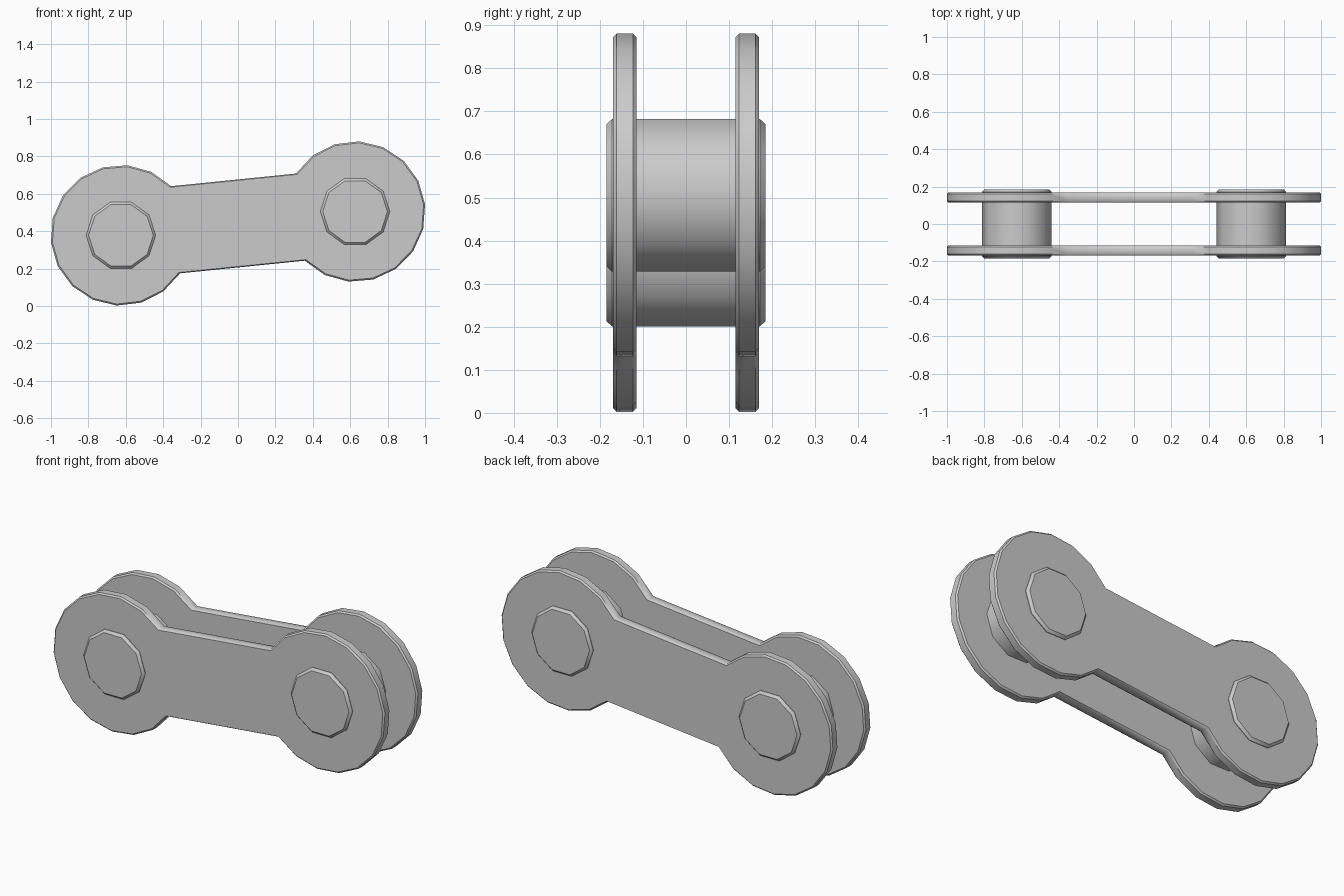
import bpy, bmesh
from math import sin, cos, radians, atan2, hypot, tau

cube = bpy.data.objects.get("Cube")
if cube:
    bpy.data.objects.remove(cube, do_unlink=True)

steel = bpy.data.materials.new("grey_steel")
steel.use_nodes = True
steel.diffuse_color = (0.6, 0.6, 0.6, 1)
steel.node_tree.nodes["Principled BSDF"].inputs["Base Color"].default_value = (0.6, 0.6, 0.6, 1)

MID_Z = 0.4415
HALF_X, HALF_Z = 0.626, 0.0635      # offset of each pin from the middle
TILT = atan2(HALF_Z, HALF_X)
REACH = hypot(HALF_X, HALF_Z)
DISC_R = 0.376
PIN_R = 0.186


def loft(name, rings):
    """Skin a stack of equal outlines (lists of x, y, z) and cap both ends."""
    bm = bmesh.new()
    loops = [[bm.verts.new(p) for p in ring] for ring in rings]
    n = len(loops[0])
    for a, b in zip(loops, loops[1:]):
        for i in range(n):
            j = (i + 1) % n
            bm.faces.new((a[i], a[j], b[j], b[i]))
    bm.faces.new(loops[0])
    bm.faces.new(loops[-1])
    bmesh.ops.recalc_face_normals(bm, faces=bm.faces)
    mesh = bpy.data.meshes.new(name)
    bm.to_mesh(mesh)
    bm.free()
    obj = bpy.data.objects.new(name, mesh)
    bpy.context.collection.objects.link(obj)
    mesh.materials.append(steel)
    bpy.ops.object.select_all(action="DESELECT")
    obj.select_set(True)
    bpy.context.view_layer.objects.active = obj
    bpy.ops.object.shade_smooth_by_angle(angle=radians(42))
    return obj


def plate_outline(y, inset, segments=14):
    """Two large arcs joined by a straight waist, tilted along the link."""
    r = DISC_R - inset
    start = radians(38.5)
    points = []
    for side in (1, -1):
        for i in range(segments + 1):
            a = -(tau / 2 - start) + (tau - 2 * start) * i / segments
            u, v = side * (REACH + r * cos(a)), side * r * sin(a)
            points.append((u * cos(TILT) - v * sin(TILT), y,
                           MID_Z + u * sin(TILT) + v * cos(TILT)))
    return points


def pin_outline(x, z, y, r, sides=10):
    return [(x + r * cos(tau * i / sides), y, z + r * sin(tau * i / sides))
            for i in range(sides)]


# Side plates with chamfered rims
for name, y in (("front_plate", -0.142), ("back_plate", 0.142)):
    loft(name, [plate_outline(y + dy, inset) for dy, inset in
                ((-0.027, 0.008), (-0.019, 0), (0.019, 0), (0.027, 0.008))])

# Pins passing through both plates, with chamfered ends
for name, side in (("left_pin", 1), ("right_pin", -1)):
    x, z = side * HALF_X, MID_Z + side * HALF_Z
    loft(name, [pin_outline(x, z, y, r) for y, r in
                ((-0.185, PIN_R - 0.013), (-0.172, PIN_R),
                 (0.172, PIN_R), (0.185, PIN_R - 0.013))])
